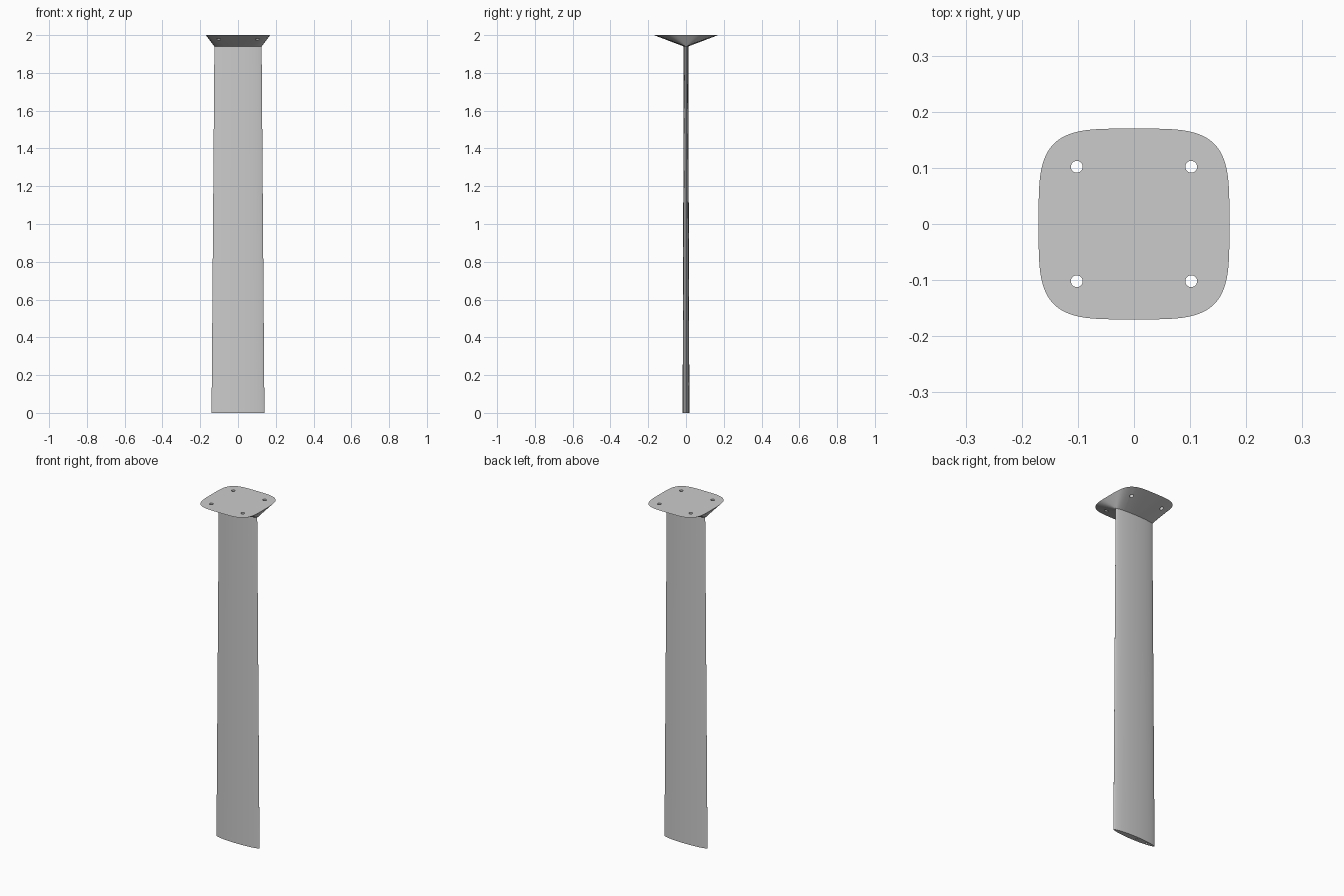
import bpy, bmesh, math

cube = bpy.data.objects.get("Cube")
if cube:
    bpy.data.objects.remove(cube, do_unlink=True)

# Single satin grey
grey = bpy.data.materials.new("satin_grey")
grey.use_nodes = True
grey.diffuse_color = (0.6, 0.6, 0.6, 1)
grey.node_tree.nodes["Principled BSDF"].inputs["Base Color"].default_value = (0.6, 0.6, 0.6, 1)

SIDES = 96


def power(v, p):
    return math.copysign(abs(v) ** p, v)


def section(half_x, half_y, z, px, py):
    """Closed symmetric outline: ellipse, lens or rounded square by exponents."""
    angles = [2 * math.pi * i / SIDES for i in range(SIDES)]
    return [(half_x * power(math.cos(a), px), half_y * power(math.sin(a), py), z)
            for a in angles]


def loft(name, sections):
    """Skin a stack of outlines and cap both ends."""
    bm = bmesh.new()
    rings = [[bm.verts.new(p) for p in s] for s in sections]
    for low, high in zip(rings, rings[1:]):
        for i in range(SIDES):
            j = (i + 1) % SIDES
            bm.faces.new((low[i], low[j], high[j], high[i]))
    bm.faces.new(rings[0][::-1])
    bm.faces.new(rings[-1])
    mesh = bpy.data.meshes.new(name)
    bm.to_mesh(mesh)
    bm.free()
    mesh.materials.append(grey)
    obj = bpy.data.objects.new(name, mesh)
    bpy.context.collection.objects.link(obj)
    return obj


def drill(target, name, x, y, z, radius, depth):
    """Cut a round vertical hole centred at the given height."""
    bpy.ops.mesh.primitive_cylinder_add(vertices=32, radius=radius, depth=depth,
                                        location=(x, y, z))
    cutter = bpy.context.object
    cutter.name = name
    cutter.data.materials.append(grey)
    cutter.hide_render = True
    mod = target.modifiers.new(name, "BOOLEAN")
    mod.operation = "DIFFERENCE"
    mod.solver = "EXACT"
    mod.object = cutter
    bpy.context.view_layer.objects.active = target
    bpy.ops.object.modifier_apply(modifier=name)
    bpy.data.objects.remove(cutter, do_unlink=True)


# Tapered blade flaring into the mounting plate
mast = loft("mast_with_mounting_plate", [
    section(0.14, 0.018, 0, 1, 1.3),
    section(0.125, 0.012, 1.94, 1, 1.3),
    section(0.17, 0.17, 2, 0.5, 0.5),
])

# Four bolt holes through the plate
for sx in (-1, 1):
    for sy in (-1, 1):
        drill(mast, "bolt_hole", sx * 0.102, sy * 0.102, 2, 0.0105, 0.2)

# Blind screw holes in the foot
for x in (-0.085, -0.018):
    drill(mast, "foot_hole", x, 0, 0, 0.006, 0.1)

bpy.ops.object.select_all(action="DESELECT")
mast.select_set(True)
bpy.context.view_layer.objects.active = mast
bpy.ops.object.shade_smooth_by_angle(angle=math.radians(30))
